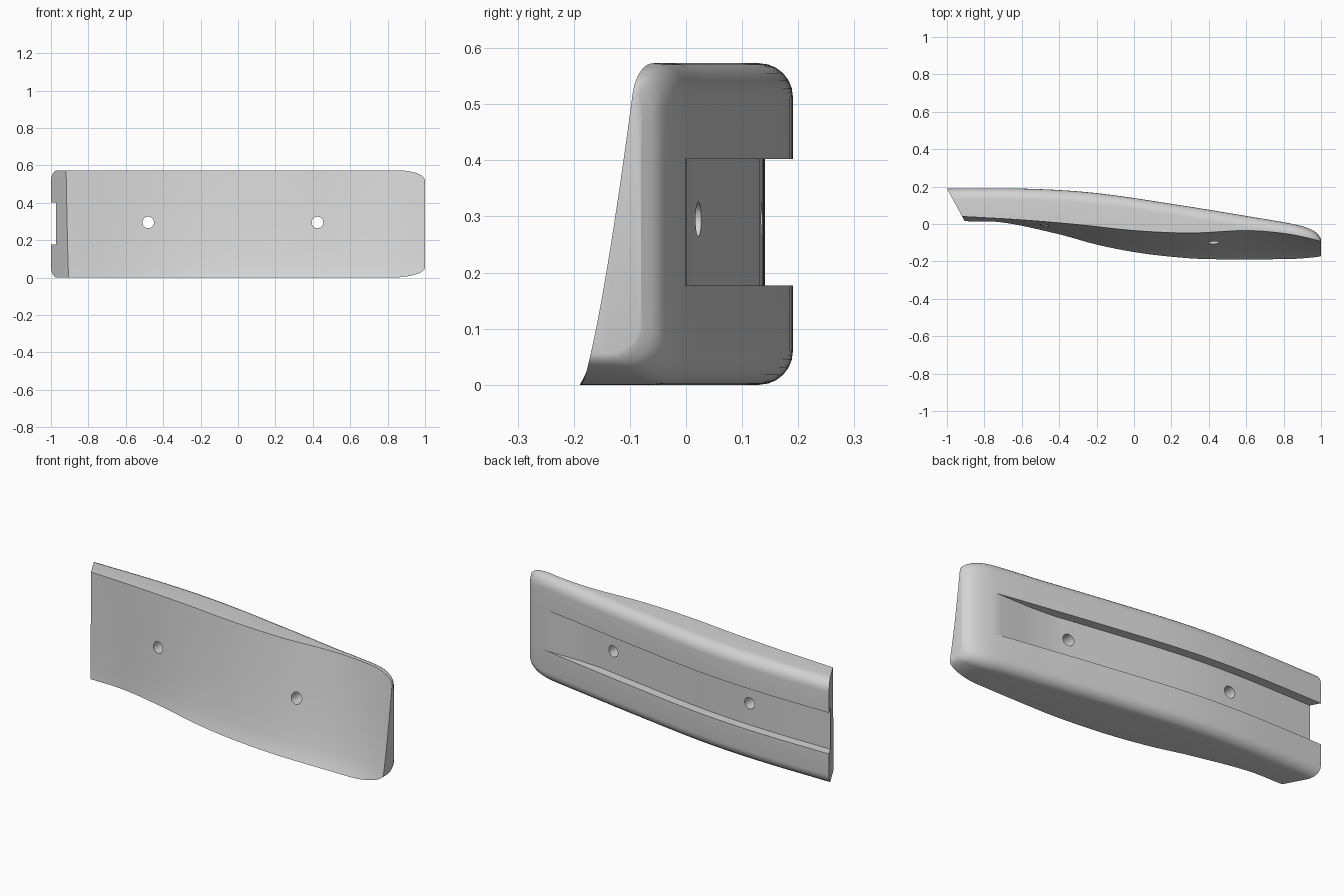
import bpy, bmesh, math

H = 0.573            # full height
GROOVE = (0.177, 0.402)
SLANT = 0.54         # lean of the cut end

# Outlines seen from above: (x, y)
BACK = [(-1, .19), (-.55, .188), (-.2, .165), (.25, .1), (.6, .043),
        (.85, 0), (.93, -.022), (.98, -.05), (1, -.08)]
FRONT_LOW = [(-.9, .015), (-.7, .008), (-.4, -.055), (-.2, -.11), (0, -.15),
             (.2, -.175), (.4, -.188), (1, -.187)]
FRONT_TOP = [(-.91, .04), (-.6, .022), (-.3, -.003), (0, -.035), (.3, -.048),
             (.6, -.035), (.8, -.05), (1, -.088)]
DEPTH = [(-1, .05), (.5, .05), (.65, .035), (.85, 0), (1, 0)]


def curve(pts, x):
    """Smooth cubic through the points, clamped at both ends."""
    if x <= pts[0][0]:
        return pts[0][1]
    if x >= pts[-1][0]:
        return pts[-1][1]
    n = len(pts)

    def slope(i):
        a, b = pts[max(i - 1, 0)], pts[min(i + 1, n - 1)]
        return (b[1] - a[1]) / (b[0] - a[0])
    i = max(j for j in range(n - 1) if pts[j][0] <= x)
    (x0, y0), (x1, y1) = pts[i], pts[i + 1]
    d = x1 - x0
    t = (x - x0) / d
    s = t * t * (3 - 2 * t)
    return (y0 + (y1 - y0) * s + slope(i) * d * t * (1 - t) ** 2
            - slope(i + 1) * d * t * t * (1 - t))


def depth(x):
    for (x0, d0), (x1, d1) in zip(DEPTH, DEPTH[1:]):
        if x <= x1:
            return d0 + (d1 - d0) * (x - x0) / (x1 - x0)
    return 0


def front(x, z):
    low, top = curve(FRONT_LOW, x), curve(FRONT_TOP, x)
    return low + (top - low) * (max(z, 0) / H) ** 0.75


def inset(x, start):
    """Rounded corner height at the blunt end."""
    u = min(max((x - start) / (1 - start), 0), 1)
    return 0.055 * (1 - math.sqrt(1 - u * u))


def section(x):
    """Closed loop of points around the body at one station."""
    z0, z1 = inset(x, .82), H - inset(x, .86)
    k = max(0, (-.4 - x) / .6)
    loop = []

    def put(z, fy):
        x2 = x + k * SLANT * (.19 - fy(x))
        loop.append((x2, fy(x2), z))

    def fillet(a, edge, sign):
        def fy(q):
            r = min(.06, .8 * (curve(BACK, q) - front(q, edge)))
            return curve(BACK, q) - r * (1 - math.sin(a))
        put(edge + sign * .06 * (1 - math.cos(a)), fy)

    steps = 7
    for i in range(17):                       # front face, top to bottom
        z = z1 + (z0 - z1) * i / 16
        put(z, lambda q, z=z: front(q, z))
    for i in range(steps):                    # lower back edge
        fillet(math.pi / 2 * i / (steps - 1), z0, 1)
    g0, g1 = GROOVE                           # back groove
    put(g0, lambda q: curve(BACK, q))
    put(g0, lambda q: curve(BACK, q) - depth(q))
    put(g1, lambda q: curve(BACK, q) - depth(q))
    put(g1, lambda q: curve(BACK, q))
    for i in reversed(range(steps)):          # upper back edge
        fillet(math.pi / 2 * i / (steps - 1), z1, -1)
    return loop


cube = bpy.data.objects.get("Cube")
if cube:
    bpy.data.objects.remove(cube, do_unlink=True)

grey = bpy.data.materials.new("plain_grey")
grey.use_nodes = True
colour = (.65, .65, .65, 1)
grey.diffuse_color = colour
grey.node_tree.nodes["Principled BSDF"].inputs["Base Color"].default_value = colour

# Panel body, lofted along x with tighter stations at the blunt end
stations = [-1 + 1.8 * i / 36 for i in range(37)]
stations += [.8 + .2 * math.sin(math.pi / 2 * i / 14) for i in range(1, 15)]
bm = bmesh.new()
rings = [[bm.verts.new(p) for p in section(x)] for x in stations]
for a, b in zip(rings, rings[1:]):
    for i in range(len(a)):
        j = (i + 1) % len(a)
        bm.faces.new((a[i], a[j], b[j], b[i]))
bm.faces.new(rings[0])
bm.faces.new(rings[-1])
bmesh.ops.remove_doubles(bm, verts=bm.verts, dist=1e-4)
bmesh.ops.recalc_face_normals(bm, faces=bm.faces)
mesh = bpy.data.meshes.new("grip_panel")
bm.to_mesh(mesh)
bm.free()
mesh.materials.append(grey)
panel = bpy.data.objects.new("grip_panel", mesh)
bpy.context.collection.objects.link(panel)

# Two screw holes bored straight through
for x in (-.48, .425):
    bpy.ops.mesh.primitive_cylinder_add(vertices=32, radius=.031, depth=1,
                                        location=(x, 0, .295),
                                        rotation=(math.pi / 2, 0, 0))
    cutter = bpy.context.object
    cutter.name = "hole_cutter"
    cutter.hide_render = True
    cutter.data.materials.append(grey)
    mod = panel.modifiers.new("screw_hole", 'BOOLEAN')
    mod.operation = 'DIFFERENCE'
    mod.solver = 'EXACT'
    mod.object = cutter
    bpy.context.view_layer.objects.active = panel
    bpy.ops.object.modifier_apply(modifier=mod.name)
    bpy.data.objects.remove(cutter, do_unlink=True)

bpy.ops.object.select_all(action='DESELECT')
panel.select_set(True)
bpy.context.view_layer.objects.active = panel
bpy.ops.object.shade_smooth_by_angle(angle=math.radians(32))
